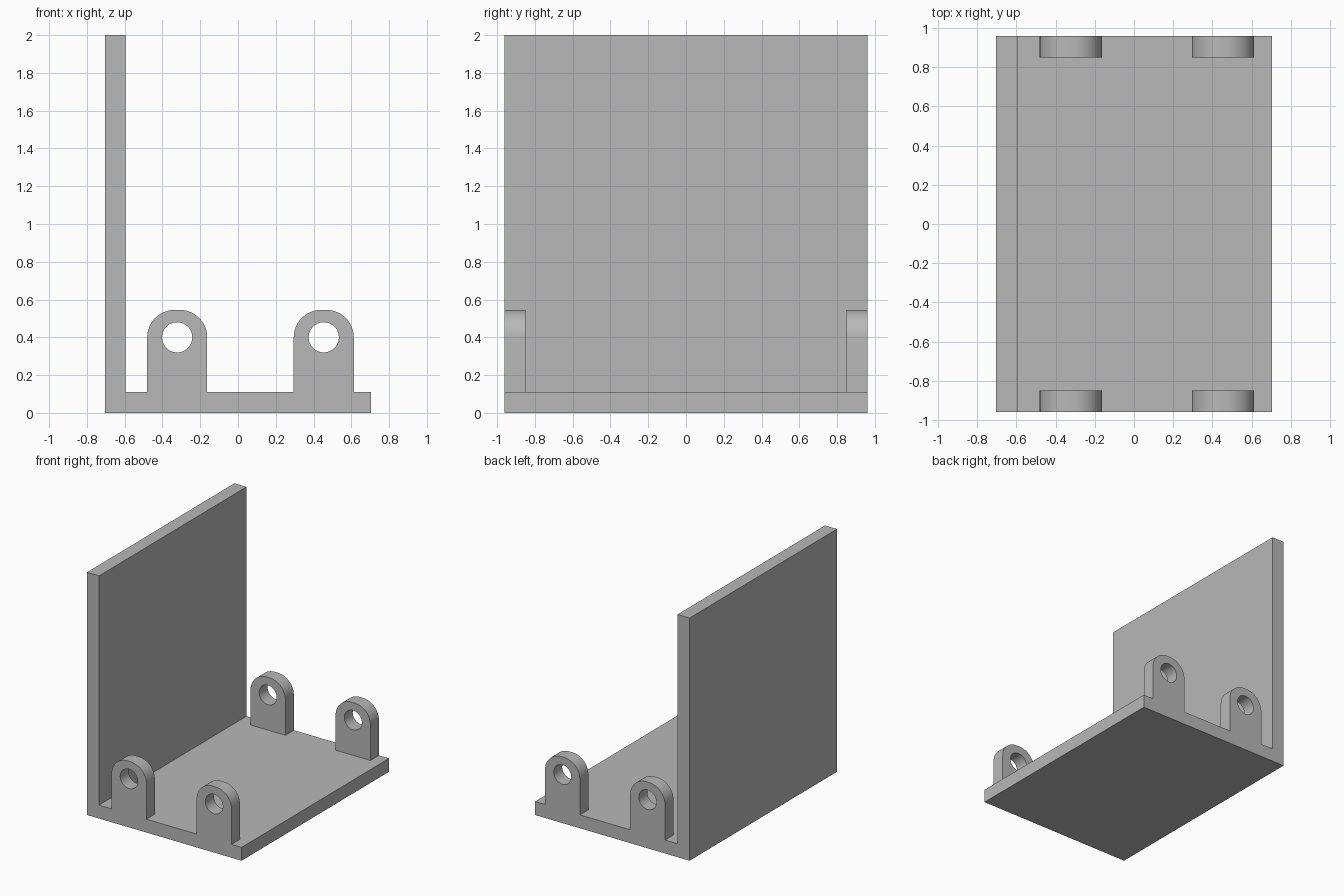
import bpy, bmesh
from math import sin, cos, pi, radians
from mathutils import Vector

cube = bpy.data.objects.get("Cube")
if cube:
    bpy.data.objects.remove(cube, do_unlink=True)

HALF_X, HALF_Y, HEIGHT, THICK = 0.705, 0.96, 2.0, 0.11
LUG_HALF, LUG_TOP, LUG_ROUND = 0.159, 0.545, 0.145
HOLE_Z, HOLE_R = 0.40, 0.08

grey = bpy.data.materials.new("plain grey")
grey.use_nodes = True
grey.diffuse_color = (0.48, 0.48, 0.48, 1)
bsdf = next(n for n in grey.node_tree.nodes if n.type == "BSDF_PRINCIPLED")
bsdf.inputs["Base Color"].default_value = grey.diffuse_color


def arc(cx, cz, r, start, end, steps):
    """Points on an arc in the xz plane, angles in degrees."""
    angles = [radians(start + (end - start) * i / steps) for i in range(steps + 1)]
    return [(cx + r * cos(a), cz + r * sin(a)) for a in angles]


def extrude_profile(name, loops, y0, y1):
    """Fill closed xz loops (outline first, then holes) and extrude along y."""
    bm = bmesh.new()
    edges = []
    for loop in loops:
        verts = [bm.verts.new((x, y0, z)) for x, z in loop]
        edges += [bm.edges.new((v, verts[i - 1])) for i, v in enumerate(verts)]
    if len(loops) == 1:
        bm.faces.new(verts)
    else:
        bmesh.ops.triangle_fill(bm, edges=edges, use_beauty=True,
                                use_dissolve=False, normal=Vector((0, -1, 0)))
    result = bmesh.ops.extrude_face_region(bm, geom=bm.faces[:], use_keep_orig=True)
    moved = [g for g in result["geom"] if isinstance(g, bmesh.types.BMVert)]
    bmesh.ops.translate(bm, verts=moved, vec=(0, y1 - y0, 0))
    bmesh.ops.recalc_face_normals(bm, faces=bm.faces[:])
    mesh = bpy.data.meshes.new(name)
    bm.to_mesh(mesh)
    bm.free()
    mesh.materials.append(grey)
    obj = bpy.data.objects.new(name, mesh)
    bpy.context.collection.objects.link(obj)
    return obj


# L-shaped bracket: base plate and upright wall in one piece
inner_x = THICK - HALF_X
bracket = [(-HALF_X, 0), (HALF_X, 0), (HALF_X, THICK),
           (inner_x, THICK), (inner_x, HEIGHT), (-HALF_X, HEIGHT)]
parts = [extrude_profile("base_and_wall", [bracket], -HALF_Y, HALF_Y)]

# Four rounded lugs with pin holes, flush with the front and back edges
for row, y0 in (("front", -HALF_Y), ("back", HALF_Y - THICK)):
    for side, x in (("right", -0.322), ("left", 0.454)):
        inset, spring = LUG_HALF - LUG_ROUND, LUG_TOP - LUG_ROUND
        outline = [(x - LUG_HALF, THICK), (x + LUG_HALF, THICK)]
        outline += arc(x + inset, spring, LUG_ROUND, 0, 90, 12)
        outline += arc(x - inset, spring, LUG_ROUND, 90, 180, 12)
        hole = arc(x, HOLE_Z, HOLE_R, 0, 360, 40)[:-1]
        parts.append(extrude_profile(f"{row}_{side}_lug", [outline, hole],
                                     y0, y0 + THICK))

# Smooth the curved faces, keep the edges sharp
bpy.ops.object.select_all(action="DESELECT")
for obj in parts:
    obj.select_set(True)
bpy.context.view_layer.objects.active = parts[0]
bpy.ops.object.shade_smooth_by_angle(angle=radians(30))
